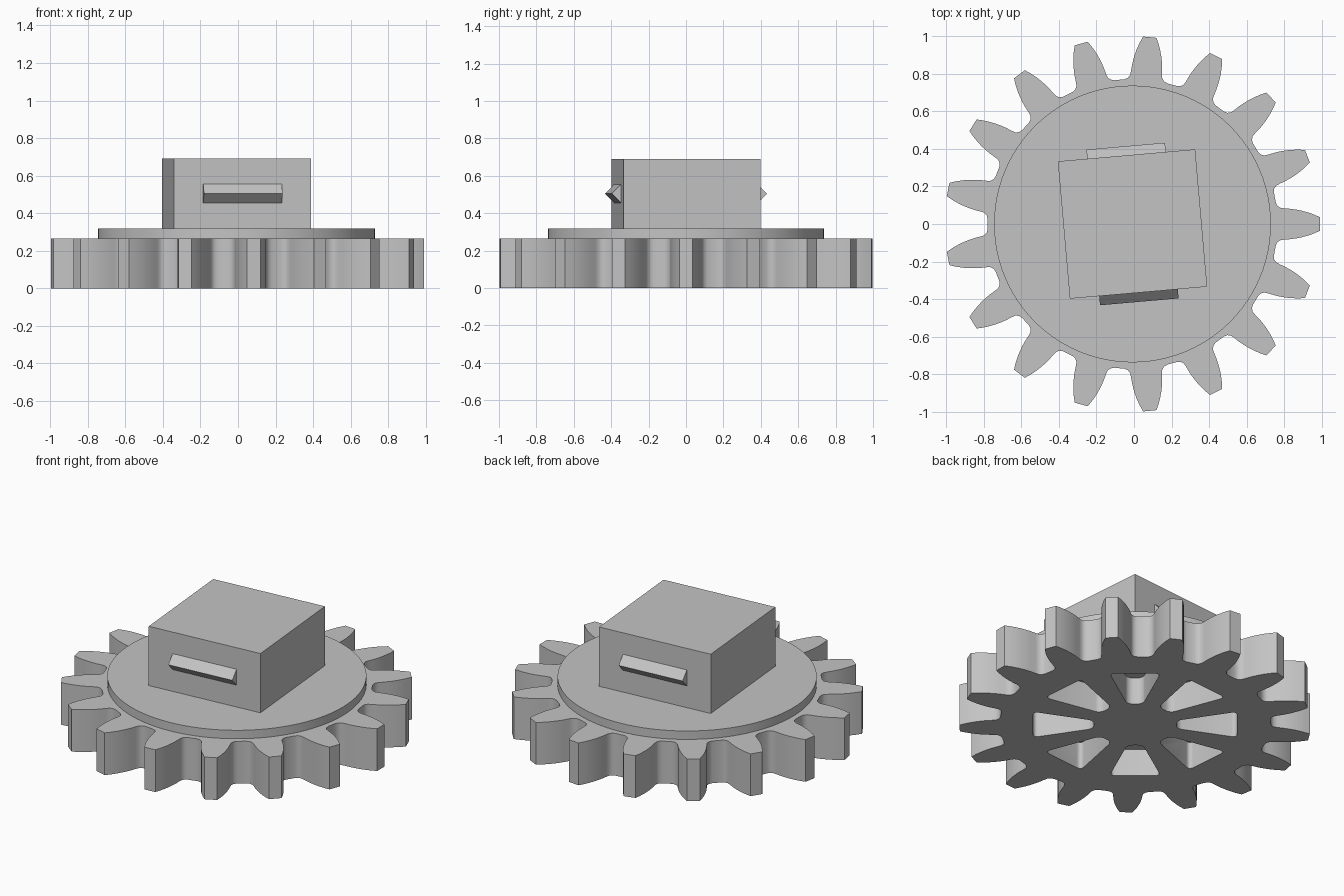
import bpy, bmesh, math
from mathutils import Matrix, Vector

cube = bpy.data.objects.get("Cube")
if cube:
    bpy.data.objects.remove(cube)

CENTRE = Vector((-0.008, 0, 0))
TURN = math.radians(5)
TEETH, HOLES = 17, 8

grey = bpy.data.materials.new("plain grey")
grey.use_nodes = True
colour = (0.55, 0.55, 0.55, 1)
grey.diffuse_color = colour
grey.node_tree.nodes["Principled BSDF"].inputs["Base Color"].default_value = colour


def prism(bm, points, z0, z1):
    """Extrude a flat outline from z0 to z1; return its upright edges."""
    face = bm.faces.new([bm.verts.new((x, y, z0)) for x, y in points])
    bottom = set(face.verts)
    geom = bmesh.ops.extrude_face_region(bm, geom=[face])["geom"]
    top = [v for v in geom if isinstance(v, bmesh.types.BMVert)]
    bmesh.ops.translate(bm, verts=top, vec=(0, 0, z1 - z0))
    return [e for v in top for e in v.link_edges if e.other_vert(v) in bottom]


def finish(name, bm, turn=0.0):
    bmesh.ops.recalc_face_normals(bm, faces=bm.faces)
    bm.transform(Matrix.Translation(CENTRE) @ Matrix.Rotation(turn, 4, "Z"))
    mesh = bpy.data.meshes.new(name)
    bm.to_mesh(mesh)
    bm.free()
    mesh.materials.append(grey)
    obj = bpy.data.objects.new(name, mesh)
    bpy.context.collection.objects.link(obj)
    return obj


def activate(obj):
    bpy.ops.object.select_all(action="DESELECT")
    obj.select_set(True)
    bpy.context.view_layer.objects.active = obj


# Toothed wheel: one flank from root to tip, mirrored and repeated
flank = [(0.763, 0.115), (0.772, 0.097), (0.788, 0.086), (0.81, 0.083), (0.84, 0.081),
         (0.87, 0.077), (0.90, 0.071), (0.93, 0.063), (0.965, 0.051), (0.999, 0.036)]
tooth = [(r, -w) for r, w in flank] + [(r, w) for r, w in reversed(flank)]
outline = []
for i in range(TEETH):
    spin = Matrix.Rotation(i * math.tau / TEETH, 2)
    outline += [spin @ Vector(p) for p in tooth]
bm = bmesh.new()
prism(bm, outline, 0, 0.265)
wheel = finish("toothed_wheel", bm)

# Rounded wedge pockets cut into the underside
bm = bmesh.new()
wedge = [(0.235, -0.045), (0.58, -0.145), (0.58, 0.145), (0.235, 0.045)]
uprights = []
for i in range(HOLES):
    spin = Matrix.Rotation(i * math.tau / HOLES, 2)
    uprights += prism(bm, [spin @ Vector(p) for p in wedge], -0.1, 0.17)
bmesh.ops.bevel(bm, geom=uprights, offset=0.032, segments=5, profile=0.5, affect="EDGES")
cutter = finish("pocket_cutter", bm, TURN)
cutter.hide_render = True
activate(wheel)
cut = wheel.modifiers.new("pockets", "BOOLEAN")
cut.operation, cut.solver, cut.object = "DIFFERENCE", "EXACT", cutter
bpy.ops.object.modifier_apply(modifier=cut.name)
bpy.data.objects.remove(cutter)

# Round flange on top of the wheel
bm = bmesh.new()
bmesh.ops.create_cone(bm, cap_ends=True, segments=96, radius1=0.737, radius2=0.737,
                      depth=0.057, matrix=Matrix.Translation((0, 0, 0.2895)))
flange = finish("flange", bm)

# Square block
bm = bmesh.new()
side = 0.734
bmesh.ops.create_cube(bm, size=1, matrix=Matrix.Translation((0, 0, 0.503))
                      @ Matrix.Diagonal((side, side, 0.374, 1)))
finish("square_block", bm, TURN)

# Triangular ridges on the front and back of the block
for name, turn in (("front_ridge", 0), ("back_ridge", math.pi)):
    bm = bmesh.new()
    prism(bm, [(-0.05, 0), (0.05, 0), (0, 0.049)], -0.21, 0.21)
    bm.transform(Matrix.Translation((0, -side / 2, 0.505))
                 @ Matrix(((0, 0, 1, 0), (0, -1, 0, 0), (1, 0, 0, 0), (0, 0, 0, 1))))
    finish(name, bm, TURN + turn)

for obj in (wheel, flange):
    activate(obj)
    bpy.ops.object.shade_smooth_by_angle(angle=math.radians(30))
